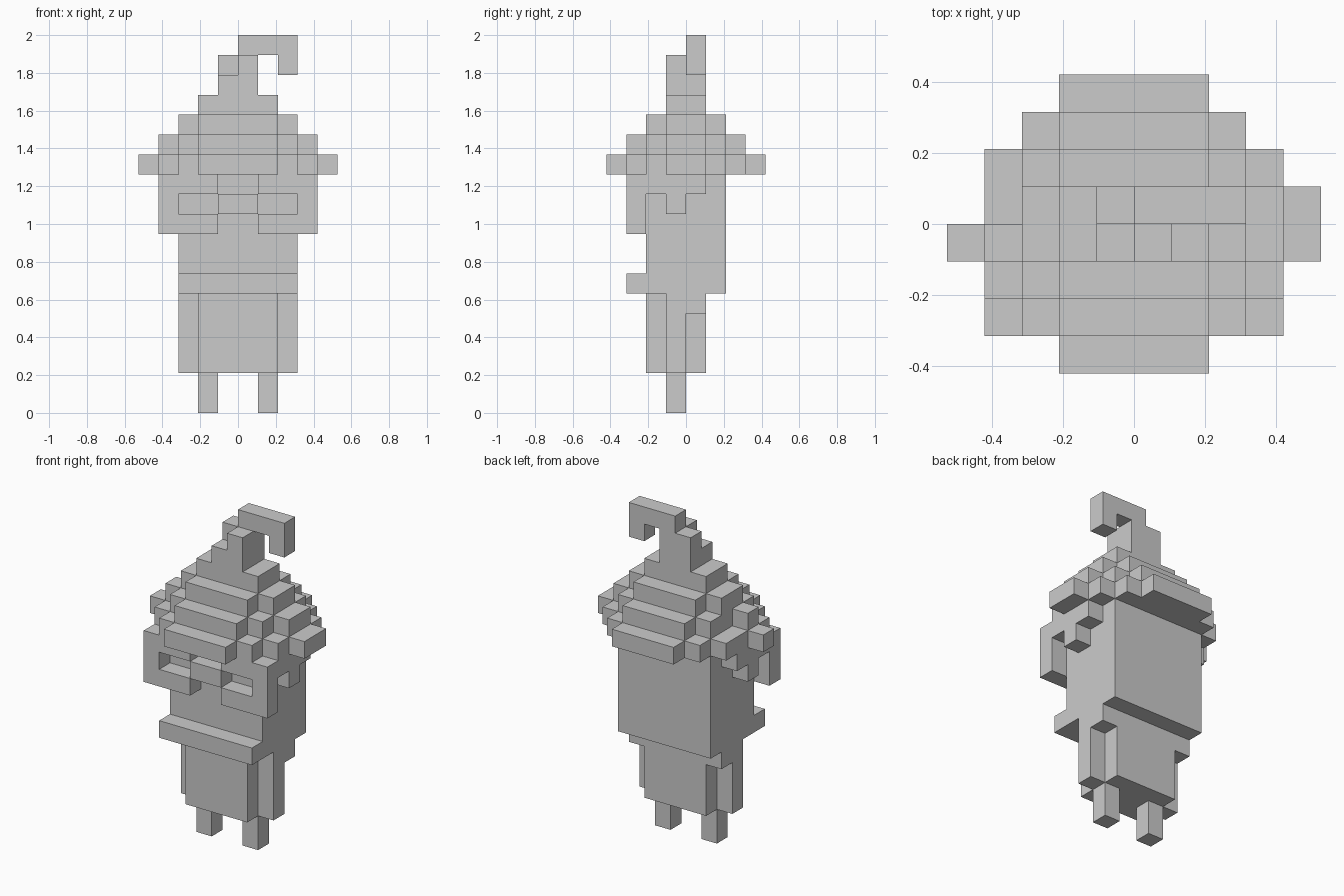
import bpy, bmesh
from mathutils import Vector

old = bpy.data.objects.get("Cube")
if old:
    bpy.data.objects.remove(old, do_unlink=True)

U = 2 / 19  # edge length of one block

stone = bpy.data.materials.new("plain_grey")
stone.use_nodes = True
stone.diffuse_color = (0.6, 0.6, 0.6, 1)
stone.node_tree.nodes["Principled BSDF"].inputs["Base Color"].default_value = (0.6, 0.6, 0.6, 1)


def box(x, y, z):
    """All block cells in the given (start, end) ranges."""
    return {(i, j, k) for i in range(*x) for j in range(*y) for k in range(*z)}


def mirror(cells):
    return {(-1 - i, j, k) for i, j, k in cells}


def build(name, cells):
    """Skin the cells with their exposed faces and merge flat areas."""
    bm = bmesh.new()
    for cell in cells:
        for axis in range(3):
            for side in (0, 1):
                near = list(cell)
                near[axis] += 2 * side - 1
                if tuple(near) in cells:
                    continue
                a, b = (axis + 1) % 3, (axis + 2) % 3
                loop = [(0, 0), (1, 0), (1, 1), (0, 1)]
                corners = []
                for da, db in (loop if side else loop[::-1]):
                    p = Vector(cell)
                    p[axis] += side
                    p[a] += da
                    p[b] += db
                    corners.append(bm.verts.new(p * U))
                bm.faces.new(corners)
    bmesh.ops.remove_doubles(bm, verts=bm.verts[:], dist=U / 100)
    bmesh.ops.dissolve_limit(bm, angle_limit=0.01, verts=bm.verts[:], edges=bm.edges[:])
    mesh = bpy.data.meshes.new(name)
    bm.to_mesh(mesh)
    bm.free()
    mesh.materials.append(stone)
    obj = bpy.data.objects.new(name, mesh)
    bpy.context.scene.collection.objects.link(obj)


# Legs and bent arms
leg = box((1, 2), (-1, 0), (0, 2))
arm = box((2, 3), (-1, 0), (2, 6)) | box((2, 3), (0, 1), (5, 6))
for part, cells in (("leg", leg), ("arm", arm)):
    build("left_" + part, cells)
    build("right_" + part, mirror(cells))

# Body, upper torso with head, and front ledge
build("lower_body", box((-2, 2), (-2, 1), (2, 6)))
build("upper_body", box((-3, 3), (-2, 2), (6, 12)))
build("front_ledge", box((-3, 3), (-3, -2), (6, 7)))

# Face frame: rims around the eyes, side bars with ear blocks, bridge
rim = box((1, 4), (-3, -2), (9, 12)) - box((1, 3), (-3, -2), (10, 11))
side_bar = box((3, 4), (-2, 1), (11, 12)) | box((3, 4), (-1, 0), (10, 11))
half = rim | side_bar
build("face_frame", half | mirror(half) | box((-1, 1), (-3, -2), (10, 11)))

# Stepped hat: each layer and each row outward is one block narrower
hat = set()
for layer in range(4):
    for row in range(4 - layer):
        w = 5 - layer - row
        z = (12 + layer, 13 + layer)
        hat |= box((-w, w), (row, row + 1), z) | box((-w, w), (-1 - row, -row), z)
hat -= {(-5, 0, 12), (-4, 0, 13)}  # notched right side
build("hat", hat)

# Hat tip with a hook bending to the left
tip = box((-1, 1), (-1, 1), (16, 18)) - {(-1, -1, 17)}
tip |= box((0, 3), (0, 1), (18, 19)) | box((2, 3), (0, 1), (17, 18))
build("hat_tip", tip)
